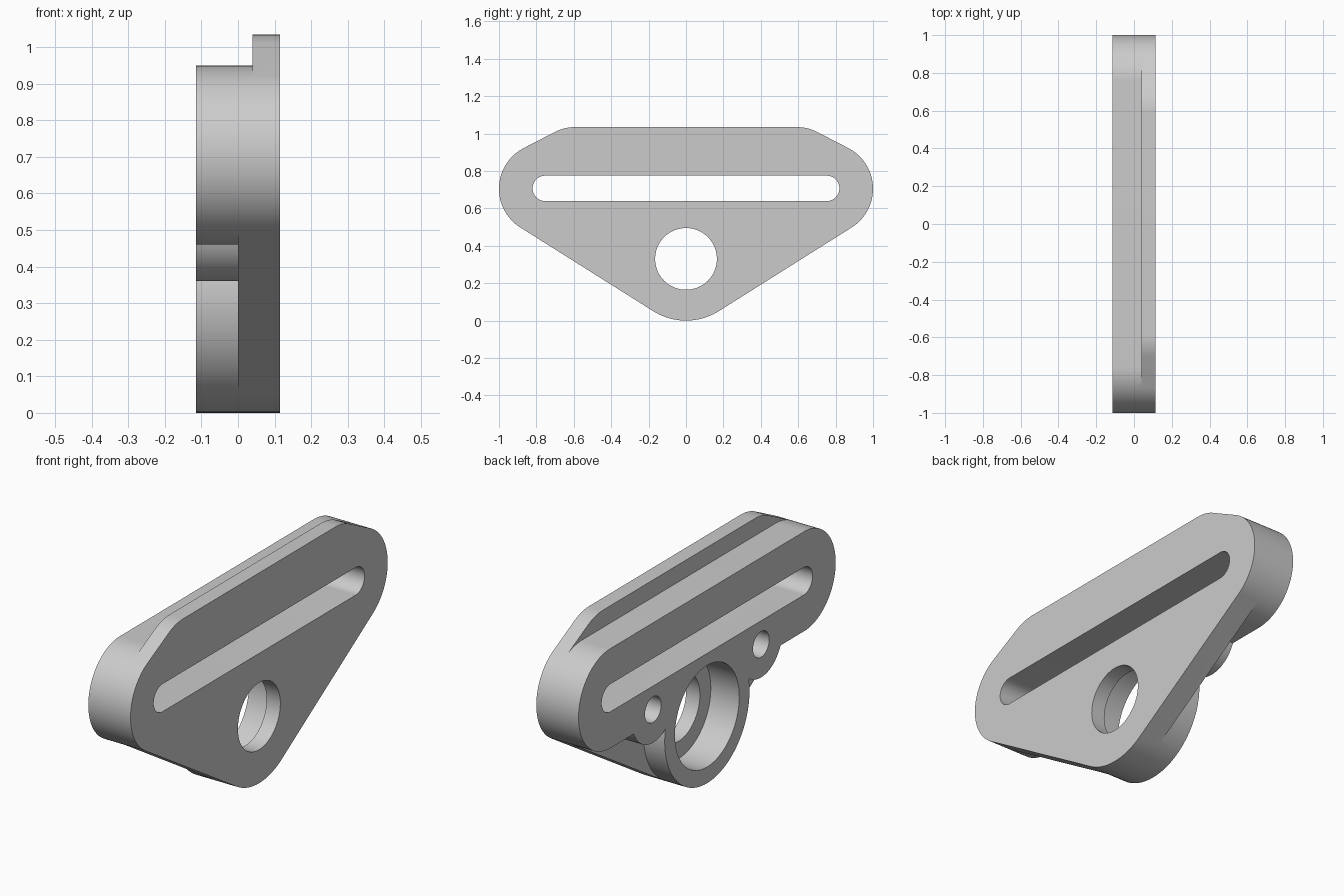
import bpy, bmesh
from math import cos, sin, pi

cube = bpy.data.objects.get("Cube")
if cube:
    bpy.data.objects.remove(cube)

grey = bpy.data.materials.new("plain_grey")
grey.use_nodes = True
grey.diffuse_color = (0.6, 0.6, 0.6, 1)
grey.node_tree.nodes["Principled BSDF"].inputs["Base Color"].default_value = (0.6, 0.6, 0.6, 1)

BACK, STEP, LIP, FRONT = -0.115, 0.0, 0.04, 0.115


def hull_prism(name, circles, x0, x1):
    """Prism along x whose outline wraps tightly round circles (y, z, radius)."""
    bm = bmesh.new()
    n = 96
    for y, z, r in circles:
        for i in range(n):
            a = 2 * pi * i / n
            bm.verts.new((x0, y + r * cos(a), z + r * sin(a)))
    # Flat convex outline by the monotone chain
    pts = sorted({(round(v.co.y, 6), round(v.co.z, 6)) for v in bm.verts})
    bm.clear()

    def chain(seq):
        out = []
        for p in seq:
            while len(out) > 1:
                (ay, az), (by, bz) = out[-2], out[-1]
                if (by - ay) * (p[1] - az) - (bz - az) * (p[0] - ay) > 1e-8:
                    break
                out.pop()
            out.append(p)
        return out[:-1]

    outline = chain(pts) + chain(pts[::-1])
    face = bm.faces.new([bm.verts.new((x0, y, z)) for y, z in outline])
    ext = bmesh.ops.extrude_face_region(bm, geom=[face])["geom"]
    bmesh.ops.translate(bm, vec=(x1 - x0, 0, 0),
                        verts=[e for e in ext if isinstance(e, bmesh.types.BMVert)])
    bmesh.ops.recalc_face_normals(bm, faces=bm.faces)
    mesh = bpy.data.meshes.new(name)
    bm.to_mesh(mesh)
    bm.free()
    mesh.materials.append(grey)
    ob = bpy.data.objects.new(name, mesh)
    bpy.context.collection.objects.link(ob)
    return ob


def pair(y, z, r):
    return [(-y, z, r), (y, z, r)]


ends = pair(0.755, 0.705, 0.245)
hub = (0, 0.33, 0.33)

# Front plate with the raised top lip
bracket = hull_prism("slotted_bracket", ends + [hub] + pair(0.59, 0.79, 0.245), LIP, FRONT)

# Lower plate layer, long rail, hub ring and screw bosses
added = [
    hull_prism("plate_layer", ends + [hub], STEP, LIP),
    hull_prism("long_rail", ends, BACK, STEP),
    hull_prism("hub_ring", [hub], BACK, STEP),
] + [hull_prism("screw_boss", [c], BACK, STEP) for c in pair(0.42, 0.523, 0.163)]

# Slot, shaft hole, counterbore and blind screw holes
cut = [
    hull_prism("slot_cutter", pair(0.752, 0.707, 0.068), BACK - 0.1, FRONT + 0.1),
    hull_prism("shaft_cutter", [(0, 0.33, 0.165)], BACK - 0.1, FRONT + 0.1),
    hull_prism("counterbore_cutter", [(0, 0.33, 0.25)], BACK - 0.1, LIP),
] + [hull_prism("screw_cutter", [c], BACK - 0.1, LIP) for c in pair(0.42, 0.523, 0.063)]

bpy.context.view_layer.objects.active = bracket
bracket.select_set(True)
for parts, op in ((added, 'UNION'), (cut, 'DIFFERENCE')):
    for part in parts:
        mod = bracket.modifiers.new(part.name, 'BOOLEAN')
        mod.operation = op
        mod.solver = 'EXACT'
        mod.object = part
        bpy.ops.object.modifier_apply(modifier=mod.name)
        bpy.data.objects.remove(part)

bpy.ops.object.shade_smooth_by_angle(angle=0.5)
